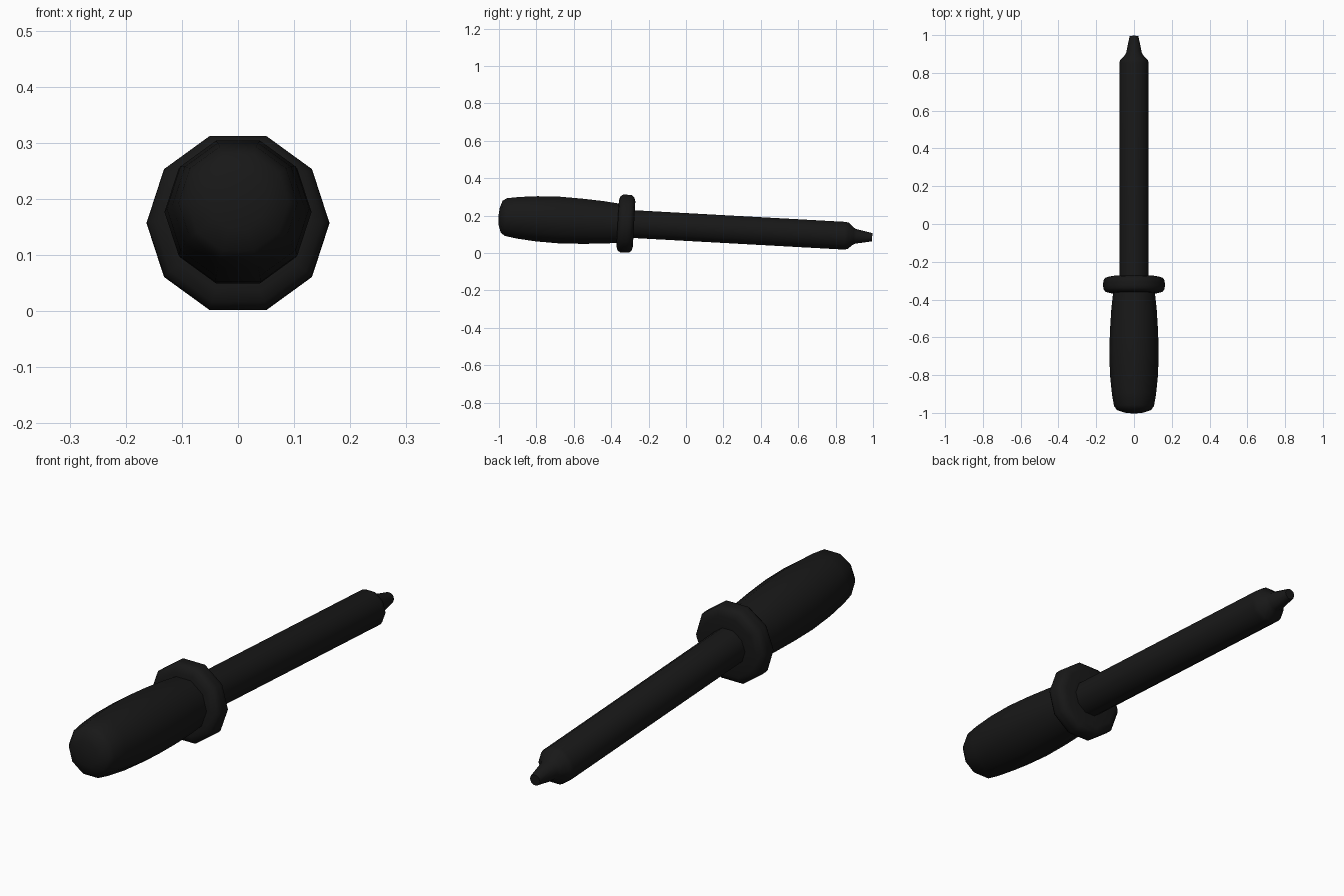
import bpy, bmesh, math
from mathutils import Matrix

if "Cube" in bpy.data.objects:
    bpy.data.objects.remove(bpy.data.objects["Cube"])

SIDES = 10
# the whole tool lies slightly nose-down
TILT = Matrix.Translation((0, 0, 0.1395)) @ Matrix.Rotation(-math.atan(0.055), 4, 'X')

black = bpy.data.materials.new("black")
black.diffuse_color = (0.009, 0.009, 0.009, 1)
black.use_nodes = True
black.node_tree.nodes["Principled BSDF"].inputs["Base Color"].default_value = black.diffuse_color


def lathe(name, profile):
    """Ten-sided turned part along the tool axis; profile is (position, radius)."""
    bm = bmesh.new()
    rings = []
    for s, r in profile:
        if r == 0:
            rings.append([bm.verts.new((0, s, 0))] * SIDES)
        else:
            rings.append([bm.verts.new((r * math.cos(math.tau * i / SIDES), s,
                                        r * math.sin(math.tau * i / SIDES)))
                          for i in range(SIDES)])
    for a, b in zip(rings, rings[1:]):
        for i in range(SIDES):
            j = (i + 1) % SIDES
            bm.faces.new(list(dict.fromkeys((a[i], a[j], b[j], b[i]))))
    for ring, (s, r) in ((rings[0], profile[0]), (rings[-1], profile[-1])):
        if r > 0:
            bm.faces.new(ring)
    bmesh.ops.recalc_face_normals(bm, faces=bm.faces)
    bm.transform(TILT)
    me = bpy.data.meshes.new(name)
    bm.to_mesh(me)
    bm.free()
    ob = bpy.data.objects.new(name, me)
    bpy.context.collection.objects.link(ob)
    me.materials.append(black)
    bpy.ops.object.select_all(action='DESELECT')
    ob.select_set(True)
    bpy.context.view_layer.objects.active = ob
    bpy.ops.object.shade_smooth_by_angle(angle=math.radians(45))
    return ob


# swollen grip with a rounded butt
lathe("handle", [(-1.005, 0), (-1.0, 0.05), (-0.987, 0.09), (-0.965, 0.106),
                 (-0.9, 0.117), (-0.8, 0.127), (-0.68, 0.131), (-0.56, 0.127),
                 (-0.45, 0.12), (-0.33, 0.107)])

# rounded collar between grip and shaft
lathe("collar", [(-0.366, 0.09), (-0.366, 0.128), (-0.36, 0.15), (-0.346, 0.162),
                 (-0.33, 0.163), (-0.314, 0.163), (-0.298, 0.162), (-0.284, 0.15),
                 (-0.278, 0.128), (-0.278, 0.06)])

# straight shaft ending in a shoulder and tapered tip
lathe("shaft", [(-0.32, 0.078), (0.85, 0.078), (0.868, 0.074),
                (0.897, 0.047), (0.91, 0.041), (0.997, 0.023)])
